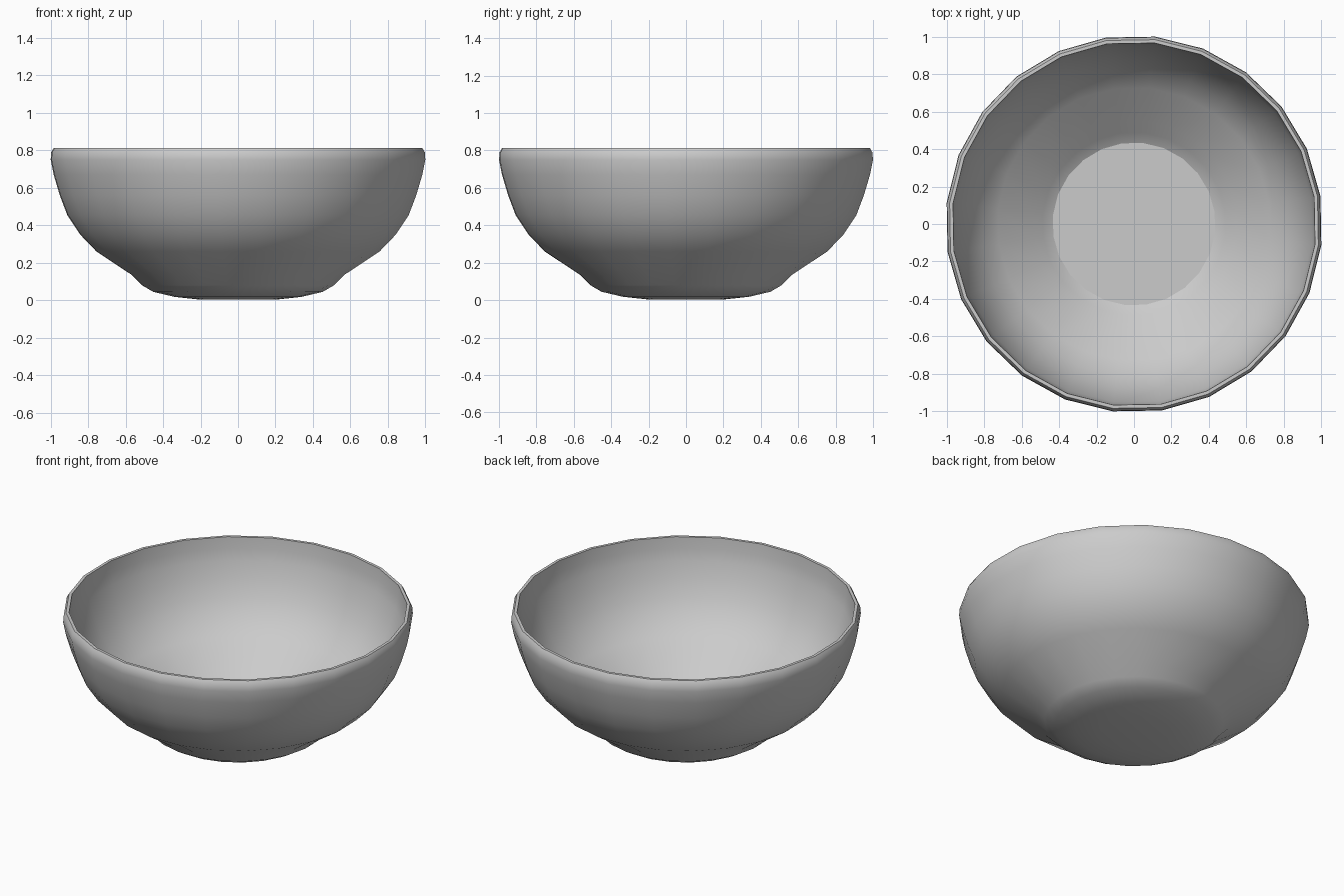
import bpy, bmesh, math

if "Cube" in bpy.data.objects:
    bpy.data.objects.remove(bpy.data.objects["Cube"], do_unlink=True)

SIDES = 24
TURN = math.radians(8.5)

# Single glaze colour
glaze = bpy.data.materials.new("grey glaze")
glaze.use_nodes = True
colour = (0.6, 0.6, 0.6, 1)
glaze.diffuse_color = colour
glaze.node_tree.nodes["Principled BSDF"].inputs["Base Color"].default_value = colour

# Cross-section (radius, height): foot, outer wall, rim, inner wall, floor
outer = [(0.2, 0.003), (0.34, 0.018), (0.455, 0.045), (0.515, 0.08), (0.57, 0.135),
         (0.76, 0.26), (0.847, 0.35), (0.917, 0.455), (0.957, 0.56), (0.99, 0.67),
         (1.006, 0.75), (1.003, 0.79), (0.99, 0.812)]
inner = [(0.972, 0.812), (0.967, 0.74), (0.955, 0.67), (0.922, 0.57), (0.882, 0.47),
         (0.815, 0.37), (0.73, 0.285), (0.55, 0.17), (0.49, 0.11), (0.435, 0.077)]


def revolve(name, profile):
    bm = bmesh.new()
    rings = []
    for r, z in profile:
        angles = [TURN + math.tau * i / SIDES for i in range(SIDES)]
        rings.append([bm.verts.new((r * math.cos(a), r * math.sin(a), z)) for a in angles])
    for low, high in zip(rings, rings[1:]):
        for i in range(SIDES):
            j = (i + 1) % SIDES
            bm.faces.new((low[i], low[j], high[j], high[i]))
    # Underside of the foot and inner floor
    bm.faces.new(rings[0][::-1])
    floor = bm.faces.new(rings[-1])
    for face in bm.faces:
        face.smooth = True
    # Crisp edges round the floor and the rim
    rim = {v for k in (len(outer) - 1, len(outer)) for v in rings[k]}
    for edge in bm.edges:
        same_height = abs(edge.verts[0].co.z - edge.verts[1].co.z) < 1e-5
        if edge in floor.edges[:] or (same_height and all(v in rim for v in edge.verts)):
            edge.smooth = False
    mesh = bpy.data.meshes.new(name)
    bm.to_mesh(mesh)
    bm.free()
    mesh.materials.append(glaze)
    obj = bpy.data.objects.new(name, mesh)
    bpy.context.collection.objects.link(obj)
    return obj


revolve("bowl", outer + inner)
